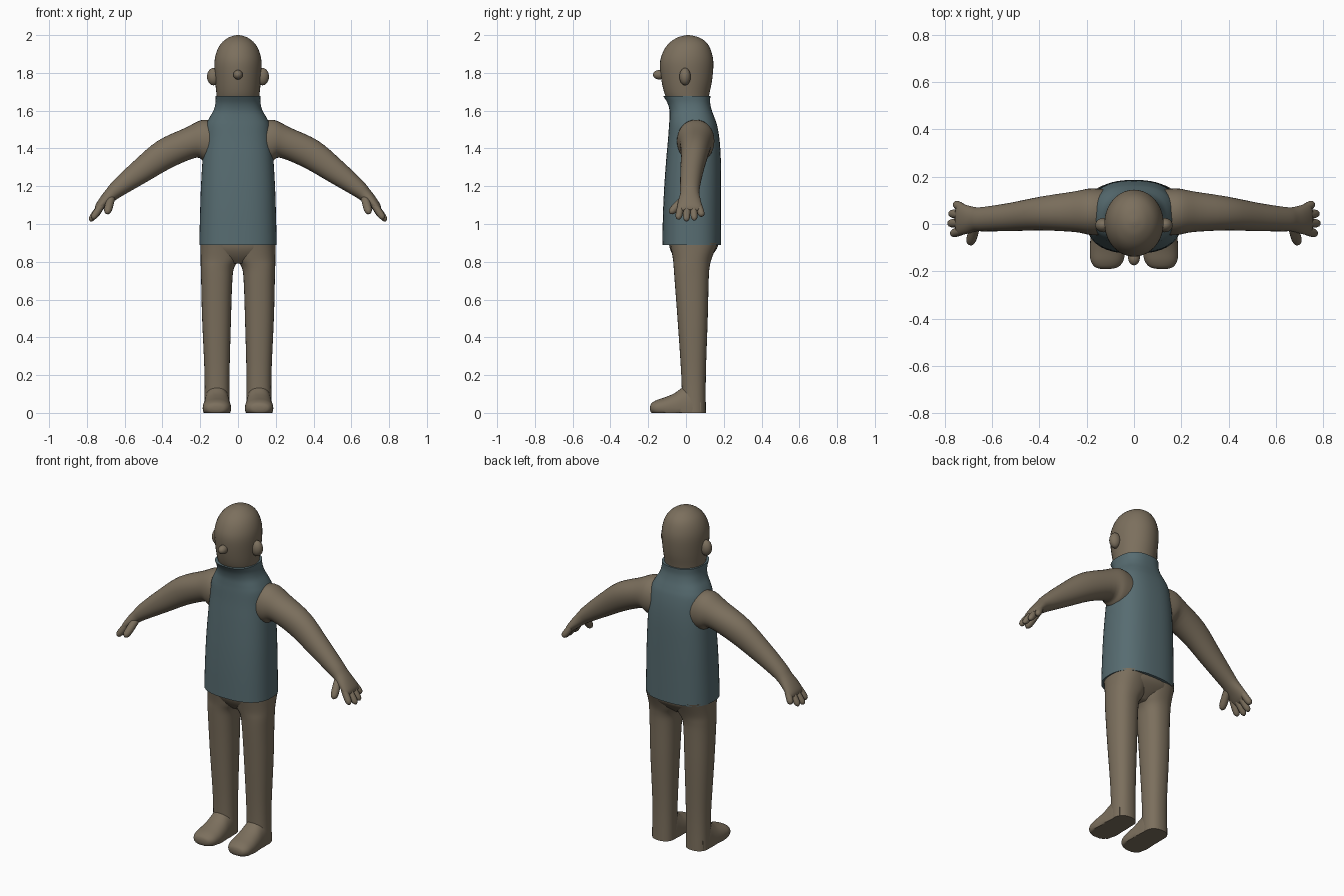
import bpy, bmesh, math
from mathutils import Vector

if "Cube" in bpy.data.objects:
    bpy.data.objects.remove(bpy.data.objects["Cube"])


def material(name, rgb):
    m = bpy.data.materials.new(name)
    m.diffuse_color = (*rgb, 1)
    m.use_nodes = True
    m.node_tree.nodes["Principled BSDF"].inputs["Base Color"].default_value = m.diffuse_color
    return m


SKIN = material("warm brown", (0.2, 0.16, 0.11))
CLOTH = material("teal grey", (0.095, 0.15, 0.165))


def spline(a, b, c, d, t):
    return 0.5 * (2 * b + (c - a) * t + (2 * a - 5 * b + 4 * c - d) * t * t
                  + (3 * b - a - 3 * c + d) * t ** 3)


def sweep(name, stations, mat, n=32, power=2.0, steps=4, mirror=False, floor=False):
    """Smooth skin through rings given as (centre, half axis u, half axis v)."""
    st = [tuple(Vector(v) for v in s) for s in stations]
    rings = []
    for i in range(len(st) - 1):
        q = [st[max(i - 1, 0)], st[i], st[i + 1], st[min(i + 2, len(st) - 1)]]
        for k in range(steps):
            rings.append([spline(*(s[j] for s in q), k / steps) for j in range(3)])
    rings.append(st[-1])
    bm = bmesh.new()
    loops = []
    for c, u, v in rings:
        loop = []
        for k in range(n):
            a = 2 * math.pi * k / n
            ca, sa = math.cos(a), math.sin(a)
            p = c + u * math.copysign(abs(ca) ** (2 / power), ca) \
                  + v * math.copysign(abs(sa) ** (2 / power), sa)
            if floor:
                p.z = max(p.z, 0)
            loop.append(bm.verts.new(p))
        loops.append(loop)
    for a, b in zip(loops, loops[1:]):
        for k in range(n):
            bm.faces.new((a[k], a[(k + 1) % n], b[(k + 1) % n], b[k]))
    bm.faces.new(loops[0])
    bm.faces.new(loops[-1])
    bmesh.ops.recalc_face_normals(bm, faces=bm.faces)
    return finish(name, bm, mat, mirror)


def finish(name, bm, mat, mirror):
    me = bpy.data.meshes.new(name)
    bm.to_mesh(me)
    bm.free()
    me.materials.append(mat)
    ob = bpy.data.objects.new(name, me)
    bpy.context.collection.objects.link(ob)
    if mirror:
        ob.modifiers.new("mirror", 'MIRROR').use_clip = False
    bpy.ops.object.select_all(action='DESELECT')
    bpy.context.view_layer.objects.active = ob
    ob.select_set(True)
    bpy.ops.object.shade_smooth_by_angle(angle=math.radians(50))
    return ob


def upright(rows):
    """Horizontal rings from rows of z, x0, x1, y0, y1."""
    return [(((x0 + x1) / 2, (y0 + y1) / 2, z), ((x1 - x0) / 2, 0, 0), (0, (y1 - y0) / 2, 0))
            for z, x0, x1, y0, y1 in rows]


def ball(name, centre, radii, mat, mirror=False):
    bm = bmesh.new()
    bmesh.ops.create_uvsphere(bm, u_segments=24, v_segments=14, radius=1)
    for v in bm.verts:
        v.co = Vector(centre) + Vector(a * b for a, b in zip(v.co, radii))
    return finish(name, bm, mat, mirror)


def finger(name, base, tip, r):
    base, tip = Vector(base), Vector(tip)
    d = tip - base
    u = d.cross(Vector((0, 1, 0.2))).normalized()
    v = d.normalized().cross(u)
    prof = [(0, 1), (0.45, 1.05), (0.75, 0.98), (0.92, 0.68), (1, 0.05)]
    sweep(name, [(base + d * t, u * r * s, v * r * s) for t, s in prof],
          SKIN, n=14, steps=3, mirror=True)


# head and neck
sweep("head", upright([
    (1.62, -.105, .105, -.075, .115), (1.68, -.113, .113, -.11, .122),
    (1.76, -.121, .121, -.13, .138), (1.85, -.125, .125, -.138, .145),
    (1.91, -.114, .114, -.122, .135), (1.955, -.09, .09, -.092, .113),
    (1.985, -.054, .054, -.05, .075), (1.997, -.022, .022, -.012, .035),
    (2.0, -.002, .002, .008, .012)]), SKIN, n=40)
ball("ear", (.13, -.005, 1.78), (.034, .03, .046), SKIN, mirror=True)
ball("nose", (0, -.142, 1.79), (.025, .033, .025), SKIN)

# sleeveless high-collar top
sweep("vest", upright([
    (.89, -.205, .205, -.125, .185), (1.05, -.201, .201, -.122, .186),
    (1.2, -.196, .196, -.115, .186), (1.35, -.187, .187, -.104, .184),
    (1.45, -.178, .178, -.095, .177), (1.52, -.17, .17, -.09, .165),
    (1.56, -.153, .153, -.087, .152), (1.6, -.13, .13, -.087, .137),
    (1.64, -.119, .119, -.098, .128), (1.677, -.119, .119, -.12, .129)]),
    CLOTH, n=48, power=2.5)

# hips
sweep("hips", upright([
    (.79, -.05, .05, -.03, .08), (.83, -.15, .15, -.065, .13),
    (.88, -.196, .196, -.088, .168), (.95, -.19, .19, -.09, .165)]),
    SKIN, power=2.4)

# legs
sweep("leg", upright([
    (0, .045, .178, -.02, .105), (.2, .045, .177, -.025, .105),
    (.5, .037, .19, -.045, .115), (.7, .03, .195, -.06, .12),
    (.77, .02, .197, -.065, .125), (.82, -.01, .198, -.07, .137),
    (.9, -.02, .199, -.085, .17)]), SKIN, power=2.3, mirror=True)

# feet: rows of y, x0, x1, top height
feet = [(-.19, .10, .14, .035), (-.182, .067, .165, .052), (-.155, .045, .183, .068),
        (-.11, .037, .187, .083), (-.06, .038, .184, .105), (-.015, .042, .18, .137),
        (.03, .045, .178, .16), (.08, .055, .17, .13)]
sweep("foot", [(((a + b) / 2, y, .025), ((b - a) / 2, 0, 0), (0, 0, h - .025))
               for y, a, b, h in feet], SKIN, power=2.2, mirror=True, floor=True)

# arms with palms: rows of x, z, y, half thickness, half width, tilt in degrees
arms = [(.13, 1.435, .05, .11, .098, 0), (.187, 1.44, .052, .11, .098, 4),
        (.25, 1.43, .052, .084, .086, 20), (.386, 1.37, .045, .08, .072, 31),
        (.52, 1.275, .03, .064, .06, 38), (.63, 1.192, .021, .047, .052, 42),
        (.67, 1.157, .02, .038, .051, 45), (.705, 1.122, .019, .031, .06, 52),
        (.735, 1.088, .02, .023, .066, 58), (.748, 1.07, .02, .012, .056, 58)]
sweep("arm", [((x, y, z), (0, w, 0),
               (t * math.sin(math.radians(a)), 0, t * math.cos(math.radians(a))))
              for x, z, y, t, w, a in arms], SKIN, power=2.1, mirror=True)

# fingers and thumb
for name, y0, y1, x, z in [("index_finger", -.026, -.042, .772, 1.025),
                           ("middle_finger", .006, .002, .785, 1.015),
                           ("ring_finger", .038, .045, .78, 1.02),
                           ("little_finger", .066, .086, .758, 1.04)]:
    finger(name, (.722, y0, 1.1), (x, y1, z), .018)
finger("thumb", (.672, -.01, 1.135), (.694, -.086, 1.055), .021)
